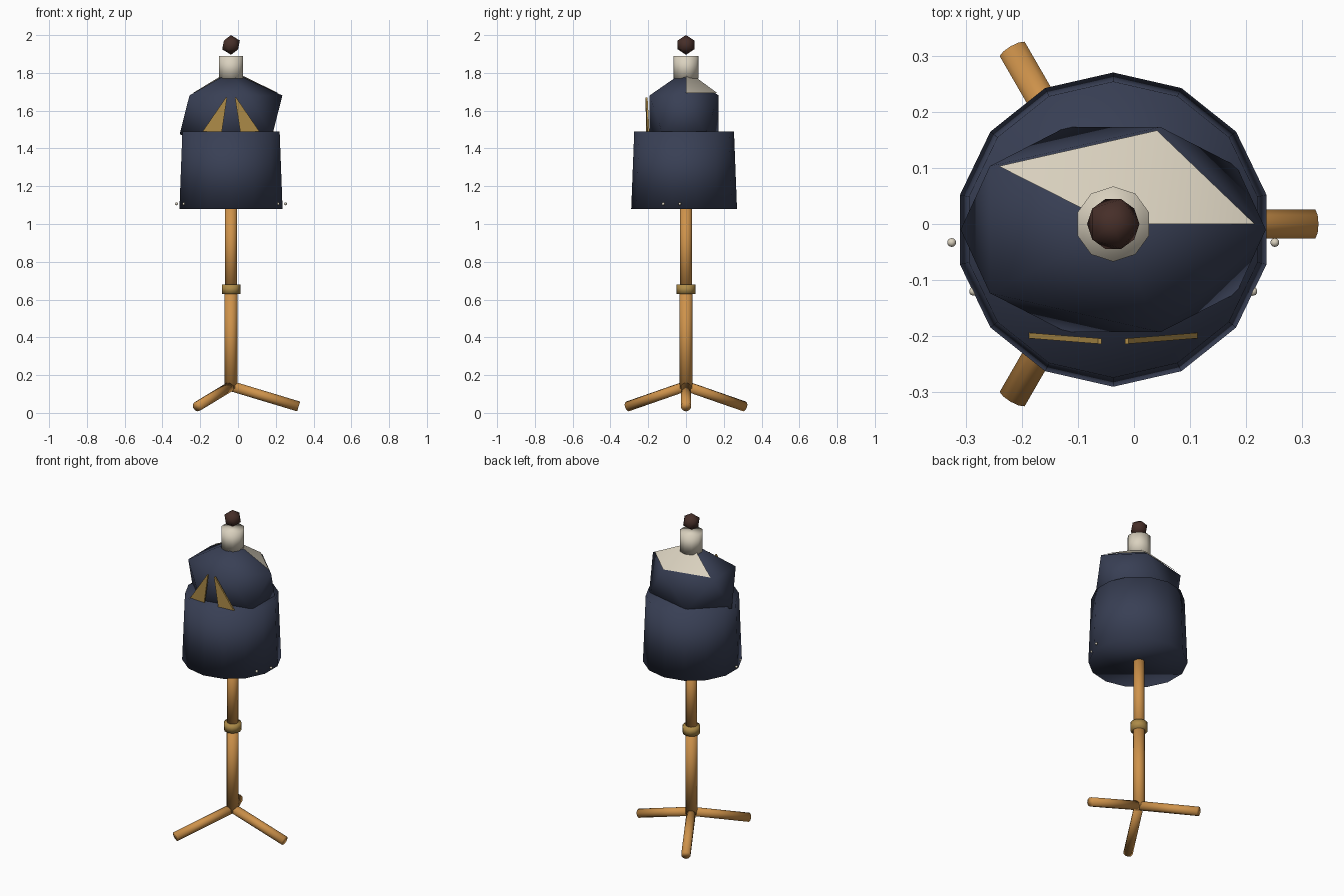
import bpy, bmesh, math
from mathutils import Vector, Matrix

if "Cube" in bpy.data.objects:
    bpy.data.objects.remove(bpy.data.objects["Cube"])

AXIS_X = -0.037  # the stand's centre line


def material(name, r, g, b):
    m = bpy.data.materials.new(name)
    m.diffuse_color = (r, g, b, 1)
    m.use_nodes = True
    m.node_tree.nodes["Principled BSDF"].inputs["Base Color"].default_value = m.diffuse_color
    return m


NAVY = material("navy cloth", 0.040, 0.050, 0.090)
CREAM = material("cream linen", 0.70, 0.64, 0.52)
WOOD = material("warm wood", 0.62, 0.29, 0.07)
BRASS = material("brass", 0.42, 0.26, 0.065)
BROWN = material("dark wood", 0.062, 0.028, 0.022)


def finish(bm, name, mat, smooth=True):
    bmesh.ops.recalc_face_normals(bm, faces=bm.faces)
    for f in bm.faces:
        f.smooth = smooth
    mesh = bpy.data.meshes.new(name)
    bm.to_mesh(mesh)
    bm.free()
    mesh.materials.append(mat)
    obj = bpy.data.objects.new(name, mesh)
    bpy.context.collection.objects.link(obj)
    return obj


def rod(name, start, end, r1, r2, sides, mat):
    """Capped tapered cylinder running from start to end."""
    start, end = Vector(start), Vector(end)
    axis = end - start
    turn = Matrix() if axis.xy.length < 1e-6 else axis.to_track_quat('Z', 'Y').to_matrix().to_4x4()
    bm = bmesh.new()
    bmesh.ops.create_cone(bm, cap_ends=True, segments=sides, radius1=r1, radius2=r2,
                          depth=axis.length,
                          matrix=Matrix.Translation((start + end) / 2) @ turn)
    return finish(bm, name, mat)


def ball(name, centre, size, mat, detail=1, keep=None):
    """Scaled icosphere, optionally keeping only the faces that pass a rule."""
    bm = bmesh.new()
    bmesh.ops.create_icosphere(bm, subdivisions=detail, radius=1)
    if keep:
        drop = [f for f in bm.faces if not keep(f.calc_center_median())]
        bmesh.ops.delete(bm, geom=drop, context='FACES')
    bmesh.ops.transform(bm, verts=bm.verts,
                        matrix=Matrix.Translation(centre) @ Matrix.Diagonal((*size, 1)))
    return finish(bm, name, mat)


# Tripod legs
for i in range(3):
    a = math.radians(120 * i)
    tip = (AXIS_X + 0.358 * math.cos(a), 0.358 * math.sin(a), 0.034)
    rod(f"tripod_leg_{i + 1}", (AXIS_X, 0, 0.142), tip, 0.027, 0.027, 10, WOOD)

# Pole in two lengths with a height collar
rod("lower_pole", (AXIS_X, 0, 0.13), (AXIS_X, 0, 0.655), 0.034, 0.034, 12, WOOD)
rod("upper_pole", (AXIS_X, 0, 0.655), (AXIS_X, 0, 1.09), 0.032, 0.032, 12, WOOD)
rod("height_collar", (AXIS_X, 0, 0.63), (AXIS_X, 0, 0.68), 0.049, 0.049, 12, BRASS)

# Coat skirt and faceted bust
rod("coat_skirt", (AXIS_X, -0.01, 1.08), (AXIS_X, -0.01, 1.49), 0.28, 0.264, 14, NAVY)
ball("bust", (AXIS_X, -0.01, 1.578), (0.304, 0.215, 0.229), NAVY)

# Back yoke: the two upper facets from the right shoulder round to the back left
ball("back_yoke", (AXIS_X, 0, 1.593), (0.282, 0.196, 0.222), CREAM,
     keep=lambda c: c.z > 0.6 and c.y > 0.1)

# Neck and finial
rod("neck", (AXIS_X, 0, 1.77), (AXIS_X, 0, 1.89), 0.067, 0.067, 10, CREAM)
ball("finial", (AXIS_X, 0, 1.948), (0.052, 0.052, 0.052), BROWN)

# Lapels: thin upright triangles, mirrored about the centre line
for side, label in ((-1, "left"), (1, "right")):
    bm = bmesh.new()
    rings = []
    for dy in (-0.005, 0.005):
        ring = []
        for off, z in ((0.021, 1.67), (0.027, 1.67), (0.157, 1.48), (0.05, 1.48)):
            y = -0.209 + 0.08 * (off - 0.021) + dy
            ring.append(bm.verts.new((AXIS_X + side * off, y, z)))
        rings.append(ring)
        bm.faces.new(ring)
    for i in range(4):
        j = (i + 1) % 4
        bm.faces.new((rings[0][i], rings[0][j], rings[1][j], rings[1][i]))
    finish(bm, f"{label}_lapel", BRASS, smooth=False)

    # Hem buttons
    for n, (off, y) in enumerate(((0.288, -0.033), (0.249, -0.12))):
        ball(f"{label}_button_{n + 1}", (AXIS_X + side * off, y, 1.107),
             (0.008, 0.008, 0.008), CREAM, detail=2)
